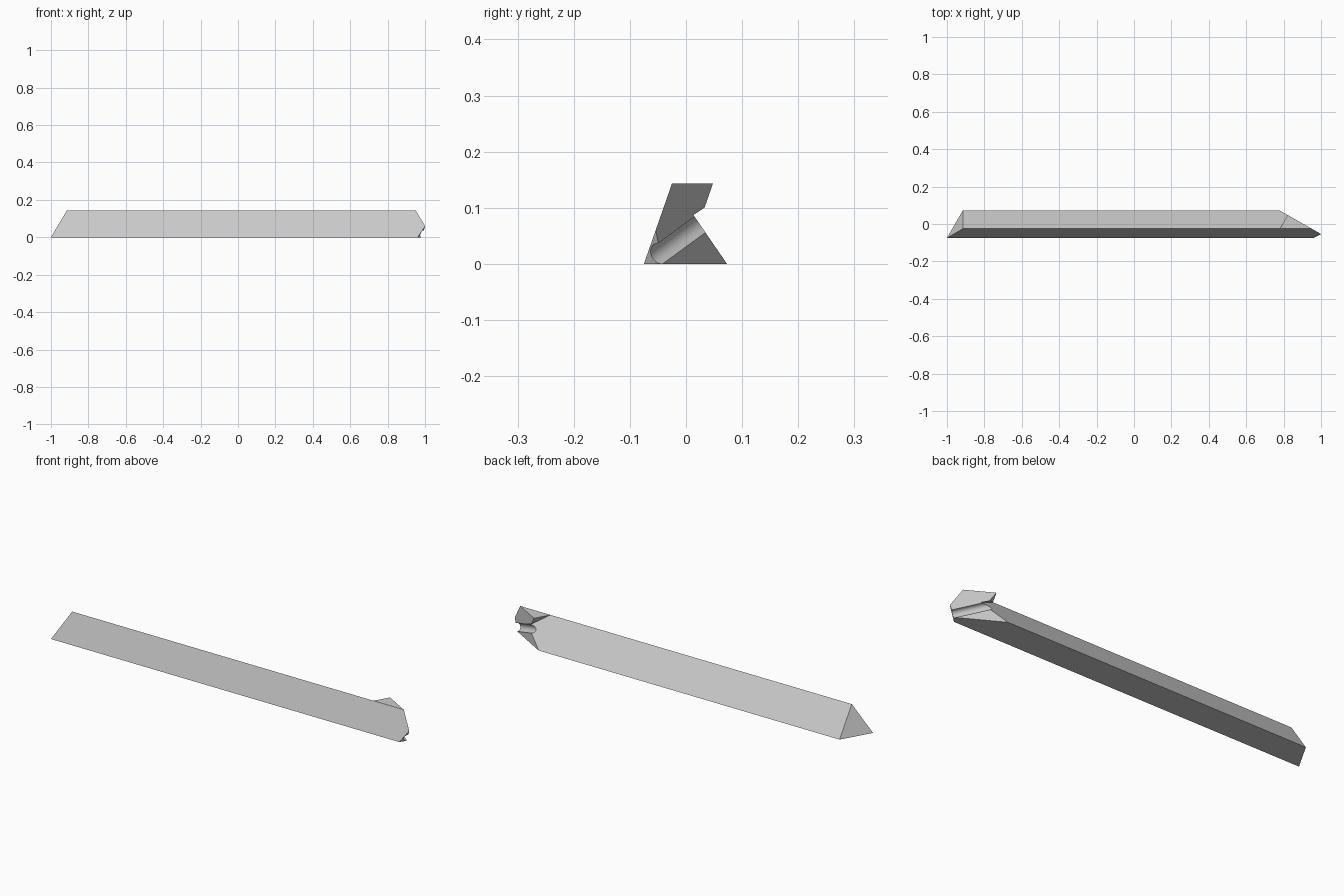
import bpy, bmesh, math
from mathutils import Vector

cube = bpy.data.objects.get("Cube")
if cube:
    bpy.data.objects.remove(cube, do_unlink=True)

grey = bpy.data.materials.new("plain grey")
grey.use_nodes = True
colour = (0.6, 0.6, 0.6, 1)
grey.diffuse_color = colour
grey.node_tree.nodes["Principled BSDF"].inputs["Base Color"].default_value = colour

H = 0.143                       # bar height
FRONT, RIDGE, BACK = -0.075, -0.025, 0.073   # triangle corners in y


def on_end(y, z):
    """Point on the slanted upright plane that cuts the right end."""
    return Vector((0.906 - 1.76 * y, y, z))


def on_front(z):
    return FRONT + (RIDGE - FRONT) * z / H


def on_back(z):
    return BACK + (RIDGE - BACK) * z / H


def add_object(name, bm):
    bmesh.ops.recalc_face_normals(bm, faces=bm.faces[:])
    mesh = bpy.data.meshes.new(name)
    bm.to_mesh(mesh)
    bm.free()
    mesh.materials.append(grey)
    obj = bpy.data.objects.new(name, mesh)
    bpy.context.collection.objects.link(obj)
    return obj


def hull(name, points):
    bm = bmesh.new()
    for p in points:
        bm.verts.new(p)
    bmesh.ops.convex_hull(bm, input=bm.verts[:])
    bmesh.ops.dissolve_limit(bm, angle_limit=0.02, verts=bm.verts[:], edges=bm.edges[:])
    return add_object(name, bm)


def cut(obj, other, operation):
    mod = obj.modifiers.new(operation.title(), 'BOOLEAN')
    mod.object, mod.operation, mod.solver = other, operation, 'EXACT'
    bpy.context.view_layer.objects.active = obj
    bpy.ops.object.modifier_apply(modifier=mod.name)
    bpy.data.objects.remove(other, do_unlink=True)


# Triangular bar: mitred left end, slanted right end with a clipped corner
ridge_end = on_end(RIDGE, H)
bar = hull("triangular_bar", [
    (-1, FRONT, 0), (-0.915, RIDGE, H), (-0.915, BACK, 0),
    ridge_end, on_end(BACK, 0), on_end(on_front(0.06), 0.06),
    on_end(-0.042, 0), (0.96, FRONT, 0)])

# Wedge that overhangs the back face at the right end
wedge = hull("end_wedge", [
    (0.78, RIDGE, H), ridge_end, on_end(0.048, H),
    on_end(0.033, 0.1), on_end(on_back(0.087), 0.087)])
cut(bar, wedge, 'UNION')

# Round channel sunk into the slanted end
start, stop = on_end(-0.0125 - 0.16, 0.0425 - 0.117), on_end(-0.0125 + 0.16, 0.0425 + 0.117)
axis = stop - start
bm = bmesh.new()
bmesh.ops.create_cone(bm, cap_ends=True, segments=40, radius1=0.02, radius2=0.02,
                      depth=axis.length)
bm.transform(axis.to_track_quat('Z', 'Y').to_matrix().to_4x4())
bmesh.ops.translate(bm, verts=bm.verts[:], vec=(start + stop) / 2)
channel = add_object("channel_cutter", bm)
channel.hide_render = True
cut(bar, channel, 'DIFFERENCE')

bpy.ops.object.select_all(action='DESELECT')
bar.select_set(True)
bpy.context.view_layer.objects.active = bar
bpy.ops.object.shade_smooth_by_angle(angle=math.radians(25))
